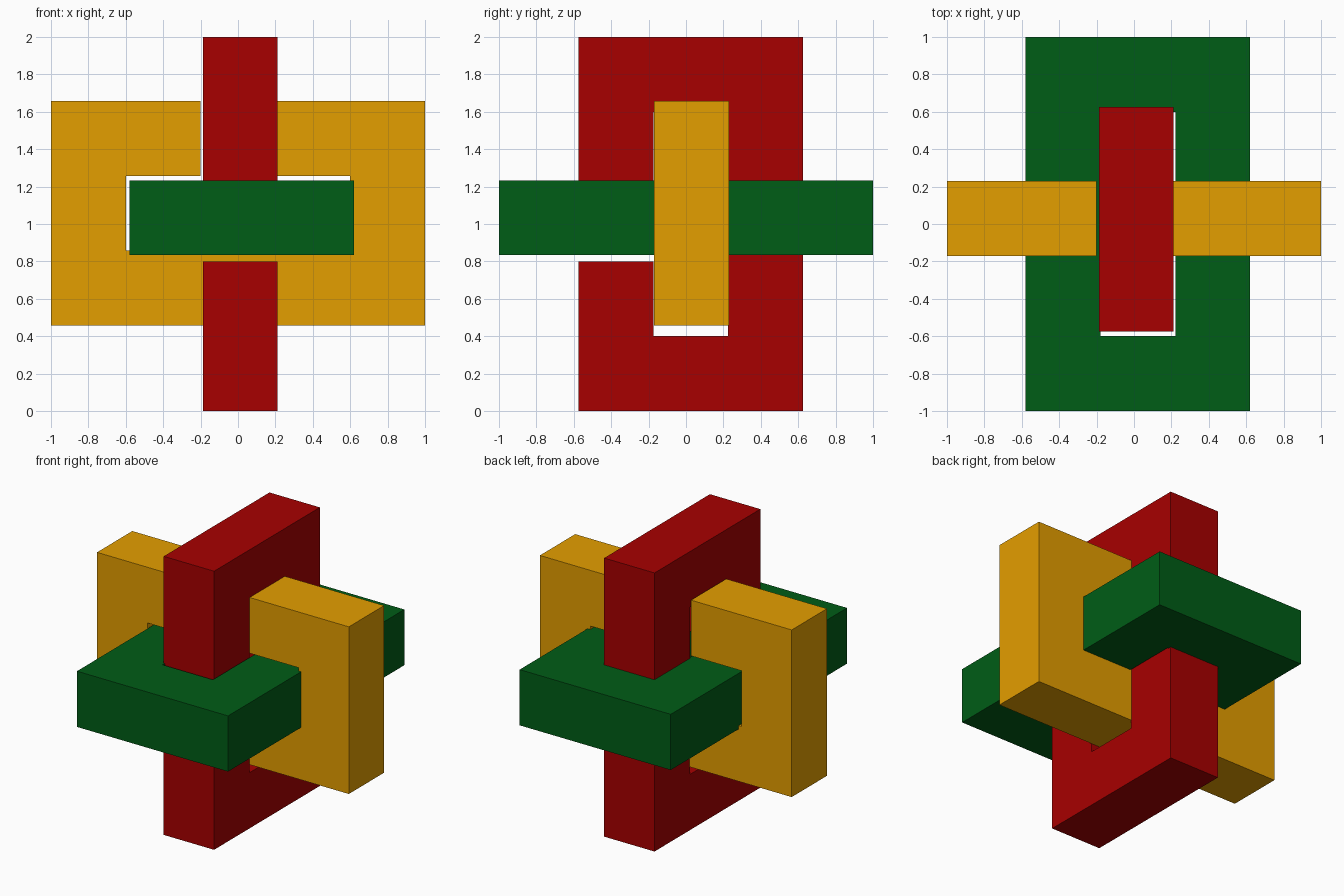
import bpy
import bmesh
from mathutils import Vector

cube = bpy.data.objects.get("Cube")
if cube:
    bpy.data.objects.remove(cube, do_unlink=True)

X, Y, Z = Vector((1, 0, 0)), Vector((0, 1, 0)), Vector((0, 0, 1))
THICKNESS = 0.4

# Half of the split-ring profile (along, across), mirrored to give the whole ring
HALF = [(1, -0.6), (1, 0.6), (0.2, 0.6), (0.2, 0.2), (0.6, 0.2), (0.6, -0.2)]
SPLIT = HALF + [(-a, b) for a, b in reversed(HALF)]
SPLIT_FACES = [range(len(SPLIT))]

# Closed ring: outer and inner rectangles joined by four faces
CORNERS = [(1, -1), (1, 1), (-1, 1), (-1, -1)]
CLOSED = [(a, 0.6 * b) for a, b in CORNERS] + [(0.6 * a, 0.2 * b) for a, b in CORNERS]
CLOSED_FACES = [(i, (i + 1) % 4, (i + 1) % 4 + 4, i + 4) for i in range(4)]


def make_material(name, rgb):
    mat = bpy.data.materials.new(name)
    mat.use_nodes = True
    mat.diffuse_color = (*rgb, 1)
    bsdf = next(n for n in mat.node_tree.nodes if n.type == "BSDF_PRINCIPLED")
    bsdf.inputs["Base Color"].default_value = (*rgb, 1)
    return mat


def make_ring(name, points, faces, along, across, centre, material):
    """Extrude a flat ring profile; a split ring opens toward 'across'."""
    normal = along.cross(across)
    bm = bmesh.new()
    verts = [bm.verts.new(a * along + b * across - normal * THICKNESS / 2)
             for a, b in points]
    flat = [bm.faces.new([verts[i] for i in face]) for face in faces]
    out = bmesh.ops.extrude_face_region(bm, geom=flat, use_keep_orig=True)
    moved = [v for v in out["geom"] if isinstance(v, bmesh.types.BMVert)]
    bmesh.ops.translate(bm, verts=moved, vec=normal * THICKNESS)
    bmesh.ops.recalc_face_normals(bm, faces=bm.faces[:])
    mesh = bpy.data.meshes.new(name)
    bm.to_mesh(mesh)
    bm.free()
    mesh.materials.append(material)
    obj = bpy.data.objects.new(name, mesh)
    obj.location = centre
    bpy.context.scene.collection.objects.link(obj)


# Two split rings interlocked with one closed ring, one per axis
make_ring("upright_ring", SPLIT, SPLIT_FACES, Z, -Y, (0.0125, 0.025, 1.0),
          make_material("red", (0.386, 0.0, 0.0)))
make_ring("crosswise_ring", SPLIT, SPLIT_FACES, X, Z, (0, 0.029, 1.057),
          make_material("amber", (0.776, 0.342, 0.0)))
make_ring("flat_ring", CLOSED, CLOSED_FACES, Y, X, (0.021, 0, 1.033),
          make_material("green", (0.0, 0.109, 0.008)))
